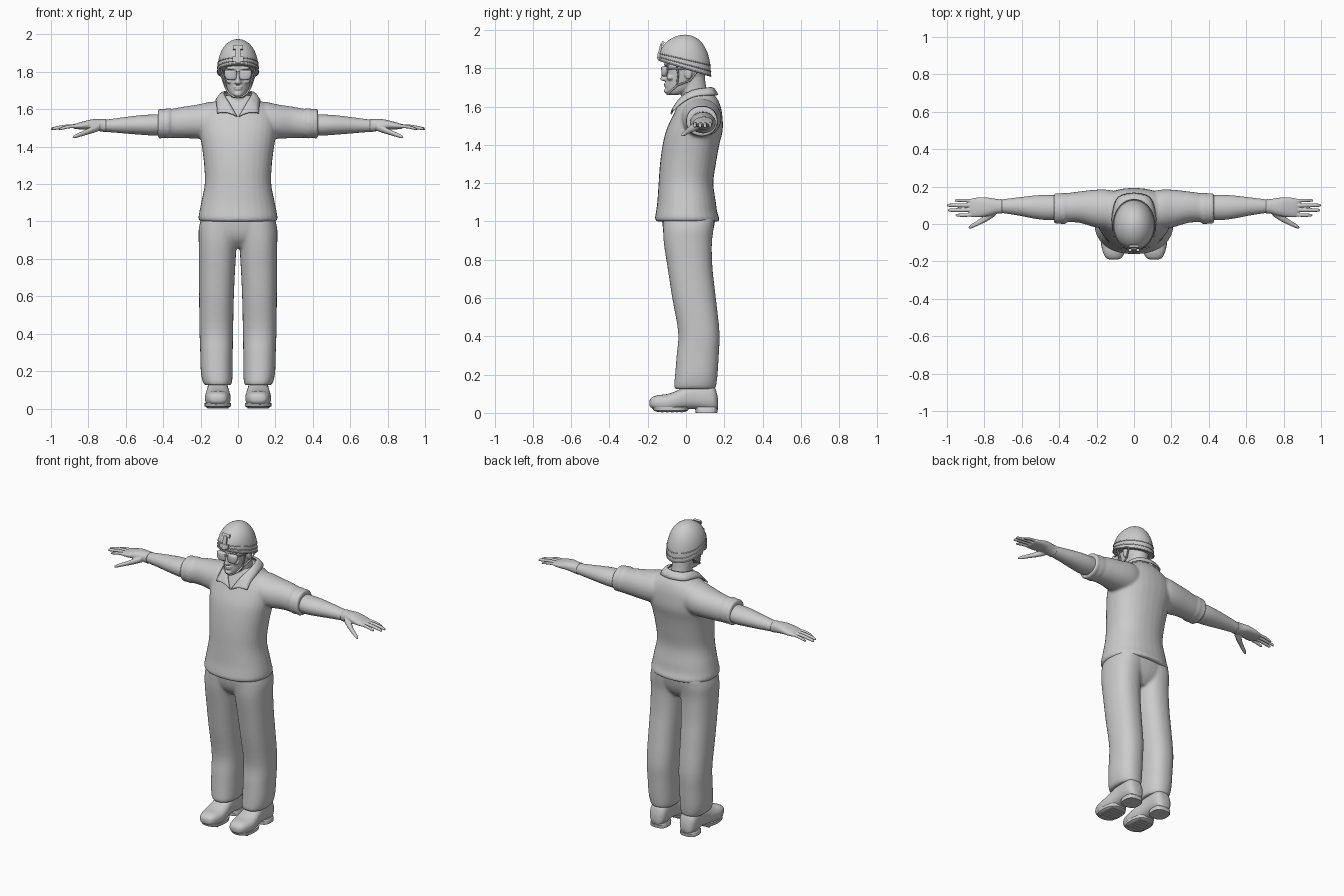
import bpy, bmesh
from math import sin, cos, pi, copysign
from mathutils import Vector, Matrix


def catmull(p, t):
    n = len(p) - 1
    i = min(int(t), n - 1)
    f = t - i
    a, b, c, d = (Vector(p[max(0, min(n, k))]) for k in (i - 1, i, i + 1, i + 2))
    return b + 0.5 * f * (c - a + f * (2 * a - 5 * b + 4 * c - d + f * (3 * (b - c) + d - a)))


def loft(bm, axis, rows, power=2.0, sx=1, n=32, sub=4):
    """rows: (position on axis, centre u, centre v, radius u, radius v)"""
    rings = []
    steps = (len(rows) - 1) * sub
    for k in range(steps + 1):
        h, cu, cv, ru, rv = catmull(rows, k / sub)
        ring = []
        for j in range(n):
            c, s = cos(2 * pi * j / n), sin(2 * pi * j / n)
            u = cu + ru * copysign(abs(c) ** (2 / power), c)
            v = cv + rv * copysign(abs(s) ** (2 / power), s)
            co = {'X': (h, u, v), 'Y': (u, h, v), 'Z': (u, v, h)}[axis]
            ring.append(bm.verts.new((co[0] * sx, co[1], co[2])))
        rings.append(ring)
    for a, b in zip(rings, rings[1:]):
        for j in range(n):
            bm.faces.new((a[j], a[(j + 1) % n], b[(j + 1) % n], b[j]))
    bm.faces.new(rings[0])
    bm.faces.new(rings[-1])


def ball(bm, loc, size):
    m = Matrix.Translation(loc) @ Matrix.Diagonal((*size, 1))
    bmesh.ops.create_uvsphere(bm, u_segments=20, v_segments=12, radius=1, matrix=m)


def box(bm, loc, size, rx=0):
    m = Matrix.Translation(loc) @ Matrix.Rotation(rx, 4, 'X') @ Matrix.Diagonal((*size, 1))
    bmesh.ops.create_cube(bm, size=1, matrix=m)


def finish(bm, name, voxel=0, smooth=0, angle=None):
    bmesh.ops.recalc_face_normals(bm, faces=bm.faces)
    me = bpy.data.meshes.new(name)
    bm.to_mesh(me)
    bm.free()
    ob = bpy.data.objects.new(name, me)
    bpy.context.collection.objects.link(ob)
    for p in me.polygons:
        p.use_smooth = True
    if voxel:
        r = ob.modifiers.new("fuse", 'REMESH')
        r.mode, r.voxel_size, r.use_smooth_shade = 'VOXEL', voxel, True
        s = ob.modifiers.new("soften", 'SMOOTH')
        s.factor, s.iterations = 0.5, smooth
    if angle:
        bpy.context.view_layer.objects.active = ob
        ob.select_set(True)
        bpy.ops.object.shade_smooth_by_angle(angle=angle)
        ob.select_set(False)
    return ob


def tube(name, pts, r, cyclic=False):
    cu = bpy.data.curves.new(name, 'CURVE')
    cu.dimensions, cu.bevel_depth, cu.bevel_resolution, cu.use_fill_caps = '3D', r, 2, True
    sp = cu.splines.new('POLY')
    sp.points.add(len(pts) - 1)
    for p, co in zip(sp.points, pts):
        p.co = (*co, 1)
    sp.use_cyclic_u = cyclic
    bpy.context.collection.objects.link(bpy.data.objects.new(name, cu))


# Shirt: torso and both sleeves fused together
bm = bmesh.new()
loft(bm, 'Z', [(1.0, 0, .008, .202, .163), (1.015, 0, .006, .212, .168), (1.05, 0, .003, .207, .16),
               (1.10, 0, .003, .197, .153), (1.20, 0, 0, .178, .143), (1.30, 0, .01, .181, .146),
               (1.40, 0, .026, .193, .148), (1.48, 0, .045, .205, .147), (1.56, 0, .062, .205, .127),
               (1.61, 0, .068, .17, .11), (1.645, 0, .068, .12, .092), (1.675, 0, .06, .078, .075)], 2.25)
for s in (1, -1):
    loft(bm, 'X', [(.06, .075, 1.54, .09, .09), (.14, .078, 1.54, .105, .10), (.21, .083, 1.534, .1, .092),
                   (.29, .09, 1.53, .084, .084), (.35, .088, 1.525, .078, .078), (.362, .085, 1.525, .077, .076),
                   (.37, .083, 1.525, .084, .081), (.40, .083, 1.524, .081, .077), (.42, .083, 1.523, .083, .08),
                   (.428, .083, 1.523, .074, .071)], 2.1, s)
finish(bm, "shirt", .0085, 4)

# Collar with pointed wings
bm = bmesh.new()
inner = [(.004, -.078, 1.56), (.045, -.04, 1.63), (.074, .03, 1.68), (.055, .11, 1.695), (0, .13, 1.697)]
outer = [(.112, -.066, 1.58), (.112, -.025, 1.617), (.115, .045, 1.652), (.085, .14, 1.66), (0, .165, 1.66)]
rows = []
for k in range(17):
    a, b = catmull(inner, k / 4), catmull(outer, k / 4)
    rows.append([bm.verts.new(a.lerp(b, t) + Vector((0, 0, .012 * sin(pi * t)))) for t in (0, .25, .5, .75, 1)])
for a, b in zip(rows, rows[1:]):
    for j in range(4):
        bm.faces.new((a[j], a[j + 1], b[j + 1], b[j]))
collar = finish(bm, "collar")
m = collar.modifiers.new("mirror", 'MIRROR')
m = collar.modifiers.new("thick", 'SOLIDIFY')
m.thickness, m.offset = .008, 0

# Trousers: pelvis and two legs fused together
bm = bmesh.new()
loft(bm, 'Z', [(.86, 0, .015, .06, .075), (.90, 0, .012, .14, .11), (.95, 0, .012, .2, .13),
               (1.03, 0, .014, .198, .142)], 2.3)
for s in (1, -1):
    loft(bm, 'Z', [(.125, .108, .046, .07, .105), (.145, .11, .048, .079, .11), (.2, .114, .054, .085, .111),
                   (.30, .115, .061, .087, .11), (.42, .116, .067, .09, .108), (.6, .115, .042, .093, .114),
                   (.75, .112, .022, .097, .117), (.88, .108, .01, .102, .125), (.96, .1, .012, .11, .132),
                   (1.02, .095, .014, .1, .135)], 2.3, s)
finish(bm, "trousers", .009, 3)

# Shoes with tread bars
for s, side in ((1, "left"), (-1, "right")):
    bm = bmesh.new()
    prof = [(-.19, .038, .065, .02), (-.18, .026, .08, .042), (-.15, .013, .092, .058), (-.10, .008, .098, .068),
            (-.05, .012, .115, .067), (0, .018, .14, .06), (.05, .02, .155, .057), (.12, .012, .155, .057),
            (.152, .012, .13, .047), (.166, .02, .08, .025)]
    loft(bm, 'Y', [(y, .108, (lo + hi) / 2, w, (hi - lo) / 2) for y, lo, hi, w in prof], 2.5, s)
    finish(bm, side + "_shoe")
    bm = bmesh.new()
    loft(bm, 'Z', [(.0, .108, .107, .056, .056), (.022, .108, .107, .055, .06), (.03, .108, .107, .05, .056)], 2.8, s, sub=1)
    loft(bm, 'Z', [(.004, .108, -.075, .058, .07), (.012, .108, -.08, .07, .09), (.03, .108, -.08, .07, .098)], 2.4, s, sub=1)
    for i in range(5):
        box(bm, (.108 * s, -.125 + .026 * i, .007), (.1, .013, .012))
    finish(bm, side + "_sole", angle=.6)

# Forearms and hands
fingers = [(.047, .955, .0095), (.074, .995, .0105), (.1, 1.0, .0105), (.126, .96, .009)]
for s, side in ((1, "left"), (-1, "right")):
    bm = bmesh.new()
    loft(bm, 'X', [(.36, .088, 1.52, .06, .056), (.45, .088, 1.516, .067, .056), (.52, .09, 1.516, .063, .052),
                   (.62, .094, 1.514, .048, .042), (.70, .095, 1.512, .037, .033), (.73, .094, 1.512, .034, .03)], 2, s)
    finish(bm, side + "_forearm")
    bm = bmesh.new()
    loft(bm, 'X', [(.705, .094, 1.512, .039, .035), (.73, .094, 1.514, .039, .033), (.78, .092, 1.518, .049, .028),
                   (.83, .089, 1.513, .053, .021), (.865, .087, 1.509, .05, .015), (.88, .087, 1.507, .044, .009)], 2.3, s)
    for y, tip, r in fingers:
        L = tip - .85
        loft(bm, 'X', [(.85, y * .9 + .009, 1.511, r, r), (.85 + L * .5, y, 1.507, r, r), (tip - .012, y, 1.497, r * .85, r * .8),
                       (tip, y, 1.493, r * .35, r * .35)], 2, s, 14)
    loft(bm, 'X', [(.74, .065, 1.505, .02, .02), (.78, .04, 1.49, .022, .019), (.82, .014, 1.474, .016, .014),
                   (.865, -.01, 1.457, .012, .011), (.885, -.02, 1.449, .005, .005)], 2, s, 16)
    finish(bm, side + "_hand", .0038, 2)

# Head, neck and facial features
bm = bmesh.new()
loft(bm, 'Z', [(1.56, 0, .05, .075, .085), (1.62, 0, .05, .066, .075), (1.68, 0, .042, .06, .068),
               (1.74, 0, .035, .06, .065), (1.80, 0, .03, .06, .065)])
loft(bm, 'Z', [(1.66, 0, -.068, .02, .02), (1.67, 0, -.052, .038, .048), (1.695, 0, -.03, .053, .077),
               (1.73, 0, -.012, .063, .095), (1.77, 0, -.004, .071, .105), (1.81, 0, 0, .076, .112),
               (1.87, 0, 0, .08, .112), (1.93, 0, 0, .055, .08)], 2.15)
loft(bm, 'Z', [(1.733, 0, -.11, .01, .012), (1.742, 0, -.115, .017, .02), (1.755, 0, -.112, .012, .018),
               (1.80, 0, -.105, .009, .012)], 2, n=16)
ball(bm, (0, -.103, 1.681), (.022, .012, .013))
ball(bm, (0, -.105, 1.719), (.024, .011, .005))
ball(bm, (0, -.104, 1.708), (.021, .011, .006))
for s in (1, -1):
    ball(bm, (.077 * s, .012, 1.775), (.01, .021, .034))
    ball(bm, (.035 * s, -.1, 1.82), (.03, .016, .009))
    ball(bm, (.042 * s, -.082, 1.75), (.022, .018, .014))
    ball(bm, (.014 * s, -.109, 1.742), (.007, .01, .007))
finish(bm, "head", .0045, 2)


# Helmet: dome on a tilted rim
def dome(a, v, g=1.0):
    r = (1 - v ** 2.4) ** .5 * g
    y = -.005 + .135 * r * cos(a)
    return (.11 * r * sin(a), y, 1.797 - .31 * y * (1 - v) + .178 * v * g)


N = 48
bm = bmesh.new()
rings = [[bm.verts.new(dome(2 * pi * j / N, sin(pi / 2 * k / 16))) for j in range(N)] for k in range(16)]
for a, b in zip(rings, rings[1:]):
    for j in range(N):
        bm.faces.new((a[j], a[(j + 1) % N], b[(j + 1) % N], b[j]))
top = bm.verts.new((0, -.005, 1.975))
for j in range(N):
    bm.faces.new((rings[-1][j], rings[-1][(j + 1) % N], top))
bm.faces.new(rings[0])
finish(bm, "helmet", angle=.7)
for name, v, r in (("helmet_rim", .01, .004), ("helmet_band_low", .13, .003), ("helmet_band_high", .27, .003)):
    tube(name, [dome(2 * pi * j / N, v) for j in range(N)], r, True)

# Front mount plate on the helmet
bm = bmesh.new()
box(bm, (0, -.137, 1.888), (.026, .012, .085), -.22)
box(bm, (0, -.142, 1.868), (.06, .014, .026), -.15)
box(bm, (0, -.122, 1.93), (.052, .012, .022), -.5)
finish(bm, "helmet_mount", angle=.5)

# Glasses
bm = bmesh.new()
for s in (1, -1):
    loft(bm, 'Z', [(1.757, .034 * s, -.112, .016, .01), (1.764, .037 * s, -.113, .028, .014),
                   (1.785, .039 * s, -.111, .034, .018), (1.803, .039 * s, -.11, .033, .018), (1.81, .038 * s, -.11, .026, .012)], 2.3)
box(bm, (0, -.126, 1.798), (.022, .008, .01))
finish(bm, "glasses", angle=.8)

# Temples and chin straps
for s, side in ((1, "left"), (-1, "right")):
    tube(side + "_glasses_arm", [(.066 * s, -.105, 1.797), (.078 * s, -.06, 1.797), (.08 * s, .01, 1.793)], .004)
    tube(side + "_front_strap", [(.092 * s, -.05, 1.82), (.076 * s, -.04, 1.77), (.064 * s, -.047, 1.71)], .005)
    tube(side + "_rear_strap", [(.09 * s, .06, 1.785), (.074 * s, .02, 1.735), (.064 * s, -.047, 1.71)], .005)
    tube(side + "_chin_strap", [(.064 * s, -.047, 1.71), (.047 * s, -.076, 1.683), (.022 * s, -.092, 1.667),
                                (0, -.097, 1.664)], .005)
